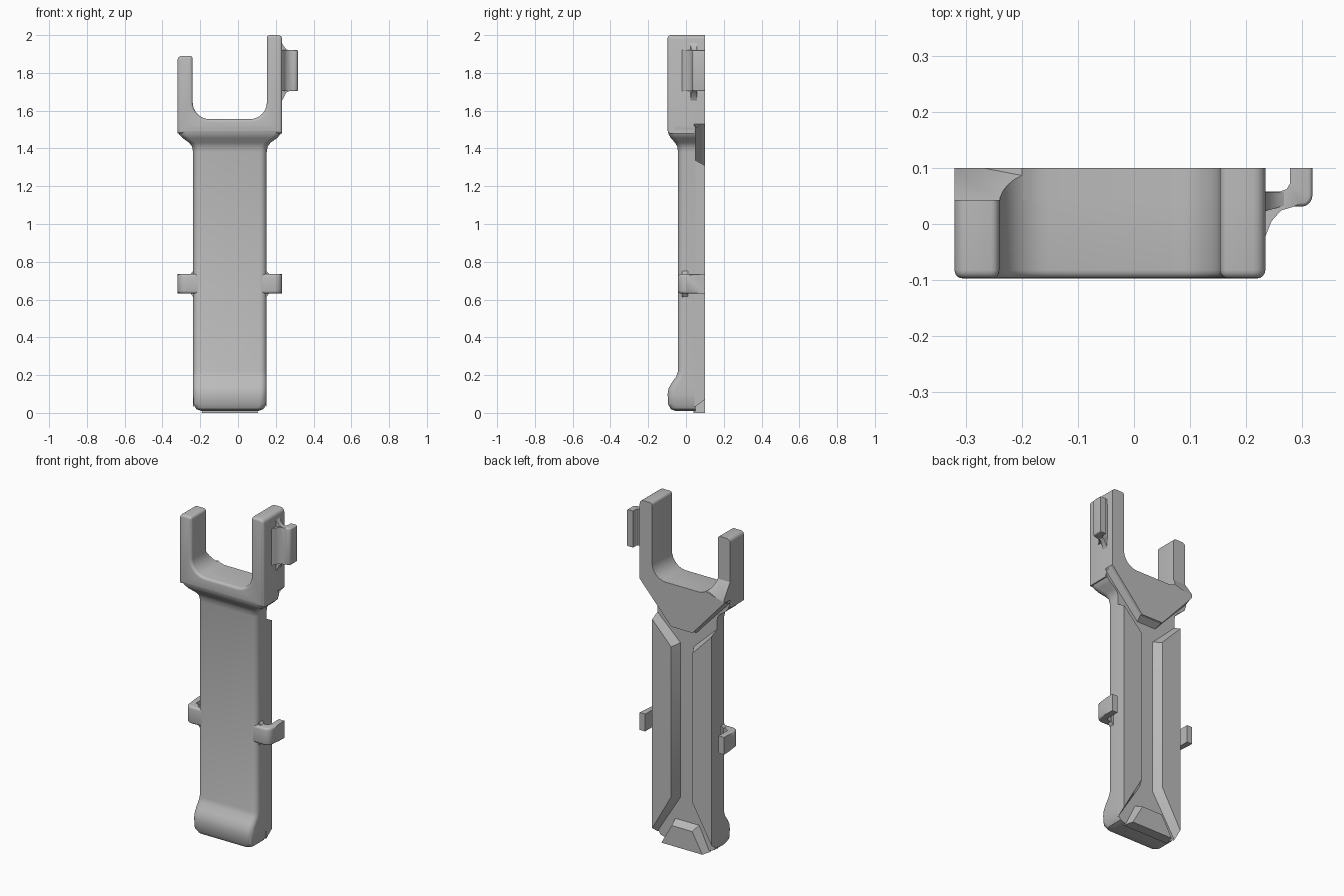
import bpy, bmesh, math
from mathutils import Vector

if "Cube" in bpy.data.objects:
    bpy.data.objects.remove(bpy.data.objects["Cube"], do_unlink=True)

CX, HALF, WIDE = -0.043, 0.195, 0.277      # body centre, body and fork half widths
FRONT, FLOOR, BACK = -0.097, 0.05, 0.1     # front, recess floor and back in y

grey = bpy.data.materials.new("plain grey")
grey.use_nodes = True
grey.diffuse_color = (0.5, 0.5, 0.5, 1)
grey.node_tree.nodes["Principled BSDF"].inputs["Base Color"].default_value = (0.5, 0.5, 0.5, 1)


def finish(name, bm):
    bmesh.ops.recalc_face_normals(bm, faces=bm.faces)
    mesh = bpy.data.meshes.new(name)
    bm.to_mesh(mesh)
    bm.free()
    ob = bpy.data.objects.new(name, mesh)
    bpy.context.collection.objects.link(ob)
    mesh.materials.append(grey)
    bpy.ops.object.select_all(action='DESELECT')
    ob.select_set(True)
    bpy.context.view_layer.objects.active = ob
    bpy.ops.object.shade_smooth_by_angle(angle=math.radians(35))
    return ob


def loft(rings):
    """Closed solid through rings with equal point counts."""
    bm = bmesh.new()
    loops = [[bm.verts.new(p) for p in ring] for ring in rings]
    n = len(loops[0])
    for a, b in zip(loops, loops[1:]):
        for i in range(n):
            bm.faces.new((a[i], a[(i + 1) % n], b[(i + 1) % n], b[i]))
    bm.faces.new(loops[0])
    bm.faces.new(loops[-1])
    bmesh.ops.recalc_face_normals(bm, faces=bm.faces)
    return bm


def slab(base, top, y0, y1):
    return loft([[(x, y0, z) for x, z in base], [(x, y1, z) for x, z in top]])


def column(outline, z0, z1):
    return loft([[(x, y, z) for x, y in outline] for z in (z0, z1)])


def bevel(bm, rule, width, segments=4):
    edges = [e for e in bm.edges if rule(*[v.co for v in e.verts])]
    bmesh.ops.bevel(bm, geom=edges, offset=width, segments=segments,
                    profile=0.5, affect='EDGES', clamp_overlap=True)


def arc(x, z, r, a0, a1, n=8):
    angles = [math.radians(a0 + (a1 - a0) * i / n) for i in range(n + 1)]
    return [(x + r * math.cos(a), z + r * math.sin(a)) for a in angles]


def mirrored(points):
    return [(2 * CX - x, z) for x, z in points]


# Main body: rounded front, swollen foot and flared neck
def section(z, half, front, r=0.036):
    right = arc(CX + half - r, front + r, r, -90, 0, 6) + [(CX + half, FLOOR)]
    return [(x, y, z) for x, y in mirrored(right)[::-1] + right]


sections = [
    (0.01, 0.15, -0.055), (0.02, 0.178, -0.08), (0.045, 0.192, -0.095),
    (0.1, HALF, FRONT), (0.13, HALF, -0.092), (0.16, HALF, -0.075),
    (0.19, HALF, -0.053), (0.22, HALF, -0.042), (1.38, HALF, -0.042),
    (1.41, 0.2, -0.046), (1.43, 0.215, -0.058), (1.455, 0.25, -0.08),
    (1.475, 0.268, -0.092), (1.5, WIDE, FRONT), (1.52, WIDE, FRONT)]
finish("main_body", loft([section(*s) for s in sections]))

# Fork: U-shaped front with unequal prongs
left, right, inner_l, inner_r = CX - WIDE, CX + WIDE, -0.24, 0.153
cup_l = arc(inner_l + 0.09, 1.645, 0.09, 180, 270)
cup_r = arc(inner_r - 0.09, 1.645, 0.09, 270, 360)
tall_tip = arc(inner_r + 0.015, 1.985, 0.015, 180, 90, 4) + arc(right - 0.022, 1.978, 0.022, 90, 0, 4)
short_tip = arc(left + 0.022, 1.868, 0.022, 180, 90, 4) + arc(inner_l - 0.015, 1.875, 0.015, 90, 0, 4)
fork = [(left, 1.48)] + short_tip + cup_l + cup_r + tall_tip + [(right, 1.48)]
bm = slab(fork, fork, FRONT, 0.043)
bevel(bm, lambda a, b: max(a.y, b.y) < -0.09, 0.032)
finish("fork_front", bm)

# Back of the fork: tapered panel that runs up the tall prong
panel = [(CX - 0.07, 1.3), (left, 1.53), (left, 1.535)] + cup_l[5:] + cup_r + tall_tip + \
        [(right, 1.53), (CX + 0.07, 1.3)]
finish("fork_back_panel", slab(panel, panel, 0.04, BACK))
skirt_top = [(CX - 0.07, 1.3), (left, 1.53), (right, 1.53), (CX + 0.07, 1.3)]
skirt_base = [(CX - 0.06, 1.275), (left, 1.505), (right, 1.505), (CX + 0.06, 1.275)]
finish("fork_panel_skirt", slab(skirt_base, skirt_top, FLOOR - 0.01, 0.085))

# Sloped shoulder behind the short prong
shoulder = [(left, 1.53)] + [(left, 1.645)] + cup_l
bm = slab(shoulder, shoulder, 0.04, BACK)
bmesh.ops.bisect_plane(bm, geom=bm.verts[:] + bm.edges[:] + bm.faces[:],
                       plane_co=Vector((0, BACK, 1.55)), plane_no=Vector((0, 0.09, 0.06)),
                       clear_outer=True)
bmesh.ops.holes_fill(bm, edges=[e for e in bm.edges if e.is_boundary], sides=0)
finish("short_prong_shoulder", bm)

# Two raised back rails with sloped inner banks
rail_top = [(CX + HALF, 1.31), (CX + 0.07, 1.18), (CX + 0.07, 0.29), (CX + HALF, 0.07)]
rail_base = [(CX + HALF, 1.34), (CX + 0.042, 1.195), (CX + 0.042, 0.275), (CX + HALF, 0.03)]
for side, flip in (("left", list), ("right", mirrored)):
    finish(side + "_back_rail", slab(flip(rail_base), flip(rail_top), FLOOR - 0.005, BACK))

# Foot pad at the bottom of the back
pad_top = [(CX + 0.135, 0), (CX + 0.067, 0.12), (CX - 0.067, 0.12), (CX - 0.135, 0)]
pad_base = [(CX + 0.15, 0), (CX + 0.08, 0.145), (CX - 0.08, 0.145), (CX - 0.15, 0)]
finish("foot_pad", slab(pad_base, pad_top, FLOOR - 0.01, BACK))

# Side hooks that wrap toward the back
hook = [(0.12, -0.04)] + arc(right - 0.04, -0.002, 0.04, -90, 0, 6) + \
       [(right, BACK), (right - 0.035, BACK), (right - 0.035, 0.04)] + \
       arc(right - 0.055, 0.025, 0.02, 0, -90, 4) + [(0.12, 0.005)]
for side, flip in (("left", list), ("right", mirrored)):
    bm = column(flip(hook), 0.632, 0.735)
    bevel(bm, lambda a, b: abs(a.z - b.z) < 0.001 and max(a.y, b.y) < 0.099
          and (min(a.y, b.y) < -0.03 or min(abs(a.x - CX), abs(b.x - CX)) > WIDE - 0.02), 0.015, 3)
    finish(side + "_hook", bm)
    # flared root where the hook meets the body
    root = [(0.12, 0.61), (0.152, 0.615), (0.165, 0.632), (0.165, 0.735), (0.152, 0.75), (0.12, 0.755)]
    finish(side + "_hook_root", slab(flip(root), flip(root), -0.02, 0.01))

# Clip on the tall prong
clip = [(0.22, -0.03), (0.235, -0.02), (0.245, 0.005), (0.262, 0.024), (0.285, 0.031)] + \
       arc(0.298, 0.051, 0.02, -90, 0, 5) + \
       [(0.318, BACK), (0.278, BACK), (0.278, 0.072), (0.272, 0.062), (0.26, 0.058), (0.22, 0.058)]
bm = column(clip, 1.703, 1.92)
bevel(bm, lambda a, b: abs(a.z - b.z) < 0.001 and min(a.x, b.x) > 0.28
      and max(a.y, b.y) < 0.101 and abs(a.y - b.y) + abs(a.x - 0.318) > 0.001
      and min(a.y, b.y) < 0.09, 0.012, 3)
finish("prong_clip", bm)
clip_root = [(0.225, 1.64), (0.24, 1.665), (0.255, 1.695), (0.275, 1.706),
             (0.275, 1.917), (0.255, 1.925), (0.24, 1.945), (0.225, 1.975)]
finish("prong_clip_root", loft([[(x, 0.02 + (x - 0.225) * 0.3, z) for x, z in clip_root],
                                [(x, 0.057, z) for x, z in clip_root]]))
